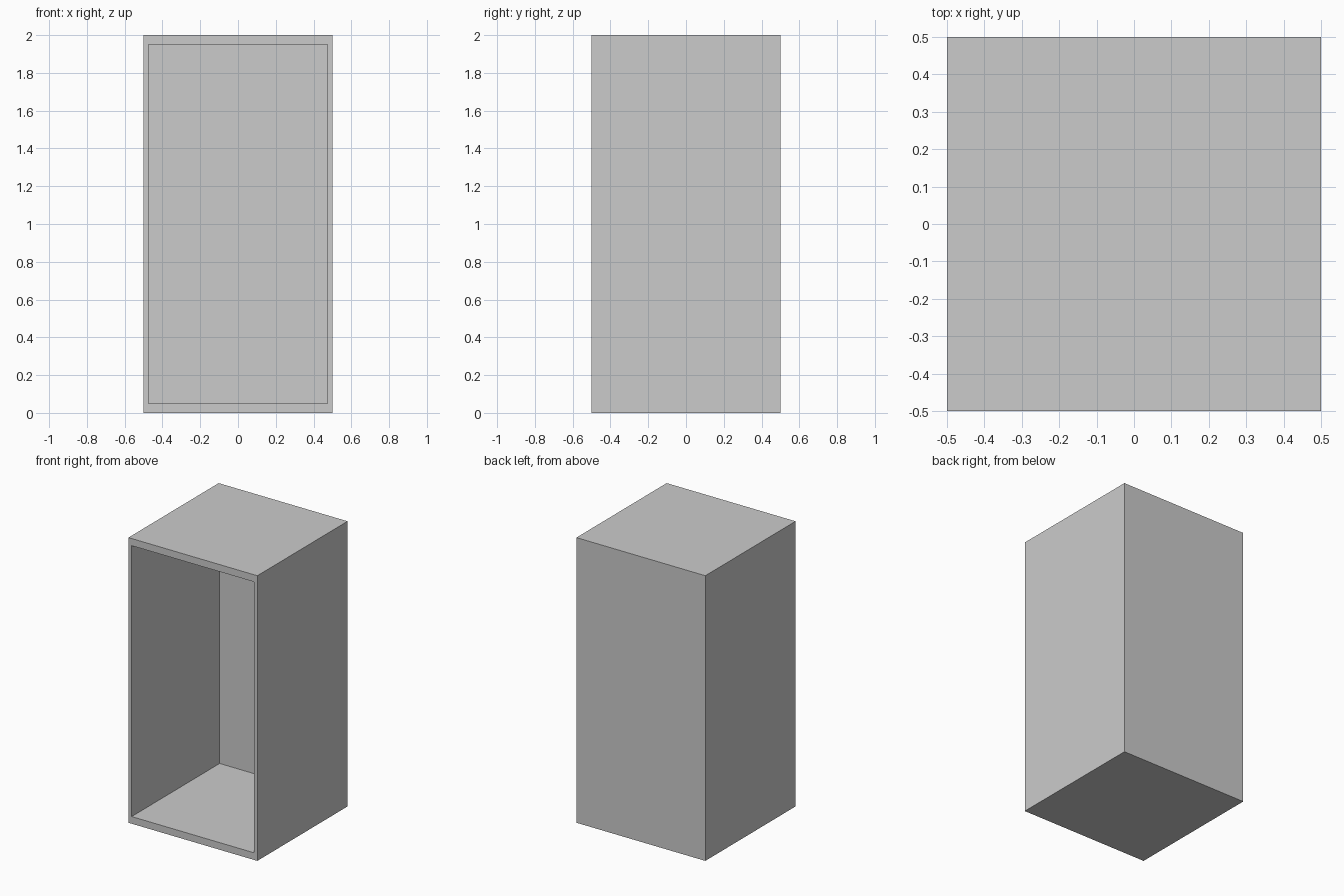
import bpy, bmesh
from mathutils import Vector

if "Cube" in bpy.data.objects:
    bpy.data.objects.remove(bpy.data.objects["Cube"])

# Open-fronted cabinet: a unit cube stretched to twice its height
bm = bmesh.new()
bmesh.ops.create_cube(bm, size=1)
bmesh.ops.scale(bm, vec=(1, 1, 2), verts=bm.verts)
bmesh.ops.translate(bm, vec=(0, 0, 1), verts=bm.verts)

# Rim: inset the front face, thin at the sides and thicker at top and bottom
front = min(bm.faces, key=lambda f: f.calc_center_median().y)
bmesh.ops.inset_individual(bm, faces=[front], thickness=0.02)
for v in front.verts:
    v.co.x = 0.475 if v.co.x > 0 else -0.475
    v.co.z = 1.95 if v.co.z > 1 else 0.05

# Cavity: push the inset face back, leaving a thin rear wall
inner = bmesh.ops.extrude_discrete_faces(bm, faces=[front])["faces"][0]
bmesh.ops.translate(bm, vec=Vector((0, 0.975, 0)), verts=inner.verts)
bmesh.ops.recalc_face_normals(bm, faces=bm.faces)

mesh = bpy.data.meshes.new("cabinet_shell")
bm.to_mesh(mesh)
bm.free()
bpy.context.collection.objects.link(bpy.data.objects.new("cabinet_shell", mesh))
